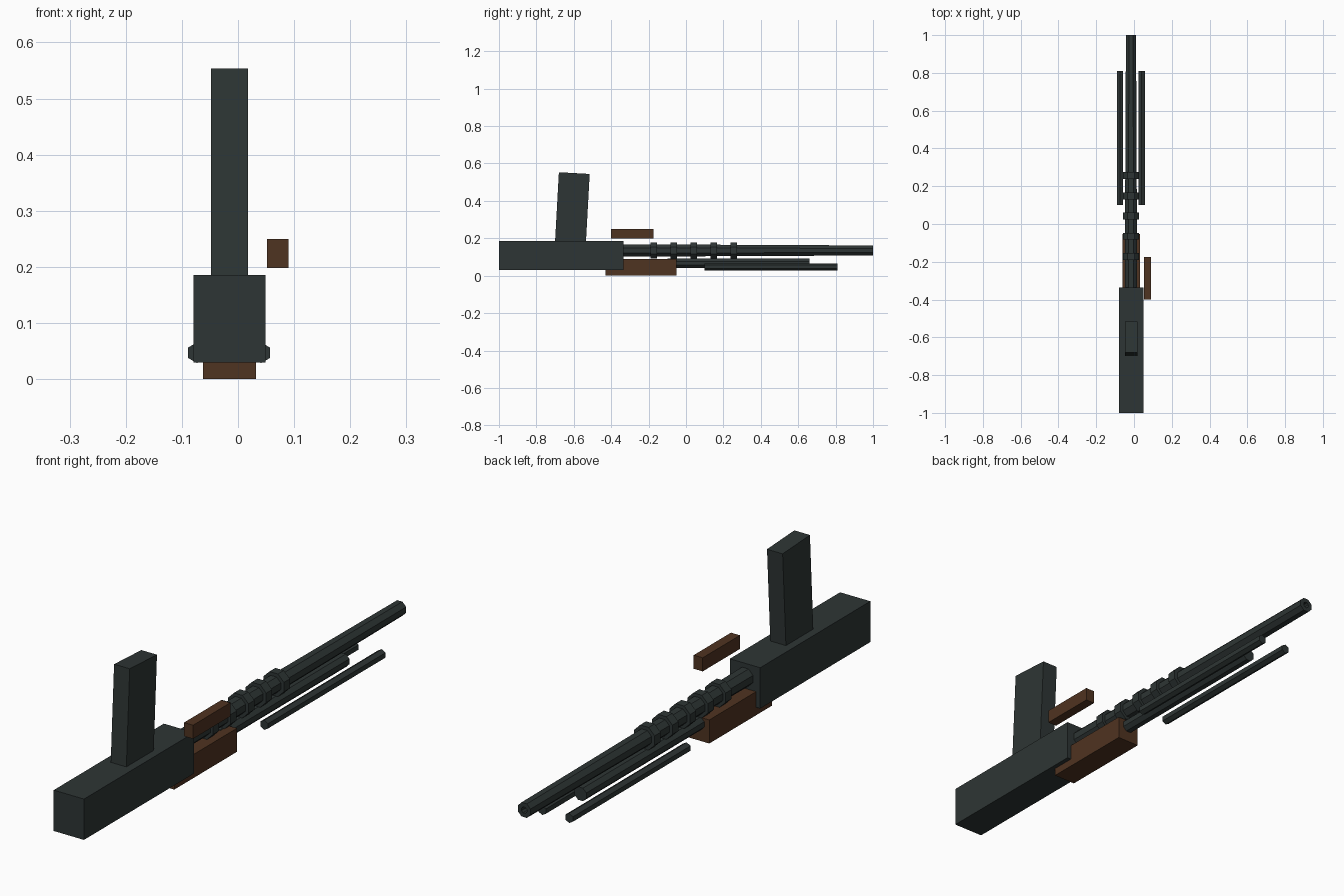
import bpy, bmesh, math
from mathutils import Matrix, Vector

cube = bpy.data.objects.get("Cube")
if cube:
    bpy.data.objects.remove(cube, do_unlink=True)


def material(name, rgb):
    m = bpy.data.materials.new(name)
    m.use_nodes = True
    m.diffuse_color = (*rgb, 1)
    m.node_tree.nodes["Principled BSDF"].inputs["Base Color"].default_value = (*rgb, 1)
    return m


METAL = material("dark gunmetal", (0.027, 0.036, 0.035))
WOOD = material("brown wood", (0.078, 0.033, 0.015))
AXIS_X = -0.016  # centre line of the body


def finish(name, bm, mat):
    bmesh.ops.recalc_face_normals(bm, faces=bm.faces)
    mesh = bpy.data.meshes.new(name)
    bm.to_mesh(mesh)
    bm.free()
    mesh.materials.append(mat)
    obj = bpy.data.objects.new(name, mesh)
    bpy.context.collection.objects.link(obj)
    return obj


def box(name, x, y, z, mat, tilt=0):
    """Box from (min, max) ranges, tilted about its own x axis."""
    bm = bmesh.new()
    centre = Vector([sum(r) / 2 for r in (x, y, z)])
    size = [r[1] - r[0] for r in (x, y, z)]
    m = Matrix.Translation(centre) @ Matrix.Rotation(tilt, 4, 'X') @ Matrix.Diagonal((*size, 1))
    bmesh.ops.create_cube(bm, size=1, matrix=m)
    return finish(name, bm, mat)


def tube(name, x, z, y0, y1, r0, r1, sides, turn=0, bore=0):
    """Faceted rod along y, with an optional bore sunk into its far end."""
    bm = bmesh.new()
    m = (Matrix.Translation((x, (y0 + y1) / 2, z)) @ Matrix.Rotation(-math.pi / 2, 4, 'X')
         @ Matrix.Rotation(turn, 4, 'Z'))
    bmesh.ops.create_cone(bm, cap_ends=True, segments=sides, radius1=r0, radius2=r1,
                          depth=y1 - y0, matrix=m)
    if bore:
        end = max(bm.faces, key=lambda f: f.calc_center_median().y)
        bmesh.ops.inset_region(bm, faces=[end], thickness=r1 - bore)
        inner = bmesh.ops.extrude_face_region(bm, geom=[end])["geom"]
        bmesh.ops.translate(bm, vec=(0, -0.06, 0),
                            verts=[v for v in inner if isinstance(v, bmesh.types.BMVert)])
        if end.is_valid:
            bmesh.ops.delete(bm, geom=[end], context='FACES_ONLY')
    return finish(name, bm, METAL)


# Body and top magazine
box("receiver", (-0.079, 0.049), (-1, -0.335), (0.03, 0.186), METAL)
box("magazine", (-0.048, 0.018), (-0.692, -0.527), (0.105, 0.549), METAL, tilt=-0.055)

# Wooden parts
box("handguard", (-0.062, 0.032), (-0.43, -0.052), (0, 0.09), WOOD)
box("carry_handle", (0.052, 0.09), (-0.4, -0.175), (0.198, 0.25), WOOD)

# Barrel, cooling rings and gas tube
tube("barrel", AXIS_X, 0.135, -0.4, 1, 0.036, 0.029, 8, math.pi / 8, bore=0.012)
for i in range(5):
    y = -0.172 + i * 0.107
    tube(f"barrel_ring_{i + 1}", AXIS_X, 0.135, y - 0.018, y + 0.018, 0.047, 0.047, 8, math.pi / 8)
tube("gas_tube", AXIS_X, 0.067, -0.1, 0.66, 0.027, 0.027, 8, math.pi / 8)

# Folded bipod legs
for name, side in (("right_bipod_leg", -1), ("left_bipod_leg", 1)):
    tube(name, AXIS_X + side * 0.057, 0.047, 0.1, 0.81, 0.0185, 0.0185, 6, math.pi * 2 / 6)
